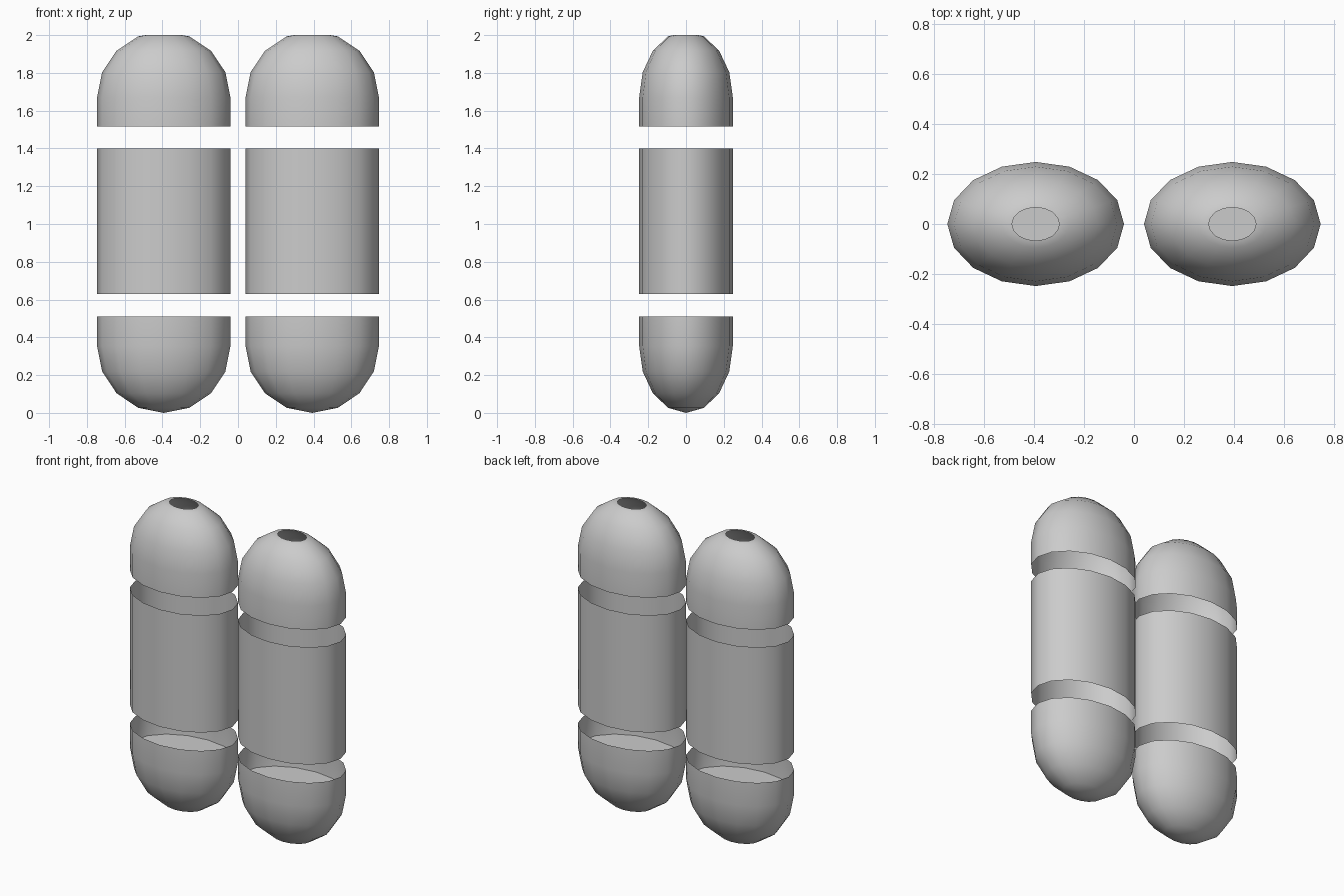
import bpy, bmesh
from math import sin, cos, pi, radians

if "Cube" in bpy.data.objects:
    bpy.data.objects.remove(bpy.data.objects["Cube"])

SIDES = 16
RX, RY = 0.353, 0.248      # oval cross-section
X_OFF = 0.393              # capsule centre from the middle


def dome(angles, z0, rz):
    """Profile points (radius factor, z) on a quarter round."""
    return [(cos(radians(a)), z0 + rz * sin(radians(a))) for a in angles]


def oval_shell(name, x, profile, disc_row=None):
    """Sweep a profile around an oval; optionally close one row with a disc."""
    bm = bmesh.new()
    rows = []
    for f, z in profile:
        if f < 1e-4:
            rows.append([bm.verts.new((0, 0, z))])
        else:
            rows.append([bm.verts.new((RX * f * cos(2 * pi * i / SIDES),
                                       RY * f * sin(2 * pi * i / SIDES), z))
                         for i in range(SIDES)])
    for lo, hi in zip(rows, rows[1:]):
        for i in range(SIDES):
            j = (i + 1) % SIDES
            if len(lo) == 1:
                bm.faces.new((lo[0], hi[j], hi[i]))
            else:
                bm.faces.new((lo[i], lo[j], hi[j], hi[i]))
    if disc_row is not None:
        # separate rim so the floor stays flat-shaded
        bm.faces.new([bm.verts.new(v.co) for v in rows[disc_row]])
    mesh = bpy.data.meshes.new(name)
    bm.to_mesh(mesh)
    bm.free()
    obj = bpy.data.objects.new(name, mesh)
    obj.location.x = x
    bpy.context.collection.objects.link(obj)
    bpy.ops.object.select_all(action='DESELECT')
    obj.select_set(True)
    bpy.context.view_layer.objects.active = obj
    bpy.ops.object.shade_smooth_by_angle(angle=radians(40))
    return obj


STEP = 90 / 4
# open cup with a rounded base and a flat inner floor
cup = dome([-90 + STEP * i for i in range(5)], 0.354, 0.354) + [(1, 0.51)]
# open tube
tube = [(1, 0.63), (1, 1.40)]
# dome with a small oval hole in its crown
cap = [(1, 1.515)] + dome([STEP * i for i in range(4)], 1.67, 0.35) + [(0.268, 2.0)]

for side, s in (("left", -1), ("right", 1)):
    oval_shell(f"lower_cup_{side}", s * X_OFF, cup, disc_row=4)
    oval_shell(f"middle_tube_{side}", s * X_OFF, tube)
    oval_shell(f"upper_dome_{side}", s * X_OFF, cap)
